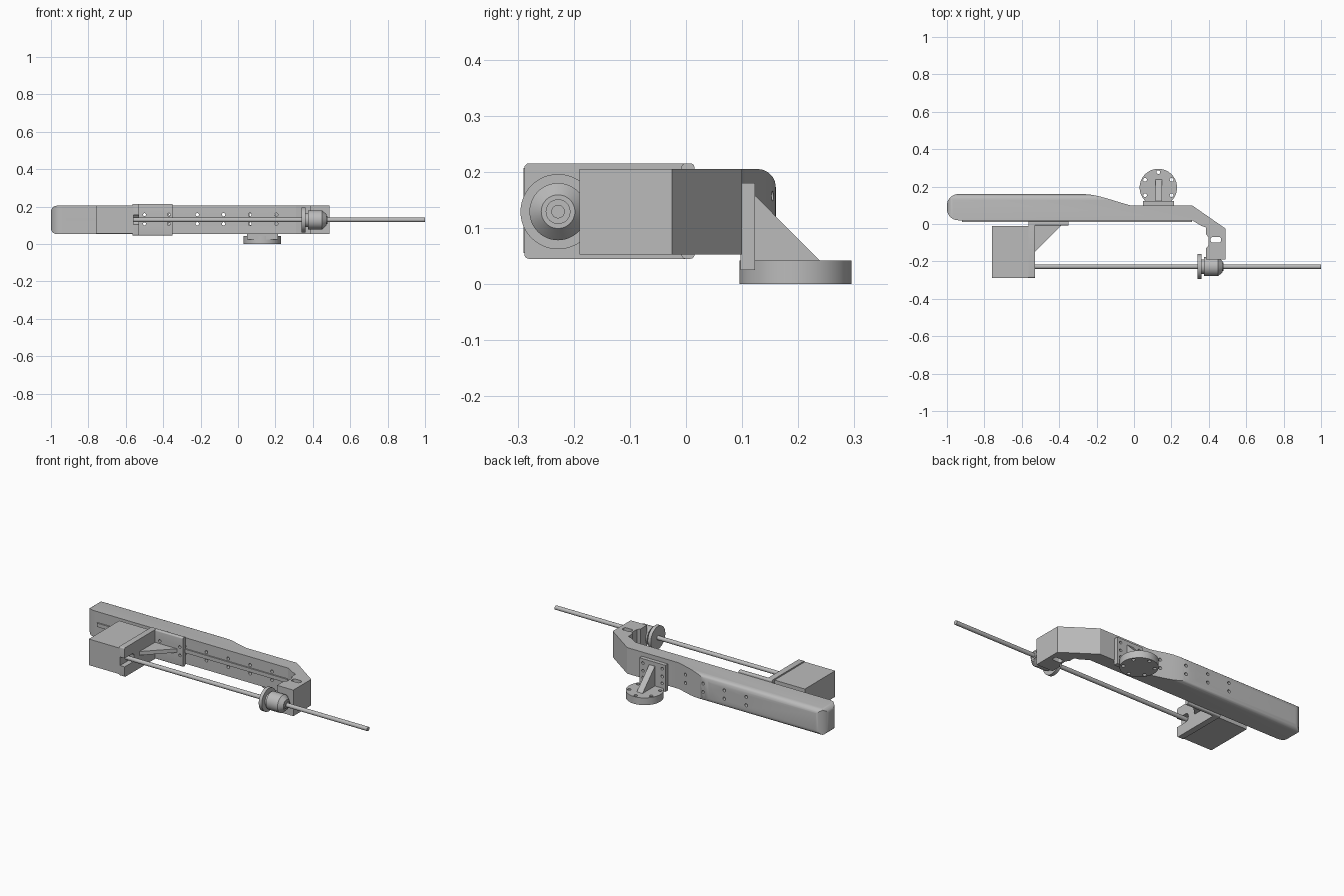
import bpy, bmesh, math
from mathutils import Matrix, Vector

if "Cube" in bpy.data.objects:
    bpy.data.objects.remove(bpy.data.objects["Cube"])

grey = bpy.data.materials.new("machined grey")
grey.use_nodes = True
COLOUR = (0.5, 0.5, 0.5, 1)
grey.diffuse_color = COLOUR
grey.node_tree.nodes["Principled BSDF"].inputs["Base Color"].default_value = COLOUR


def finish(bm, name):
    bmesh.ops.recalc_face_normals(bm, faces=bm.faces)
    mesh = bpy.data.meshes.new(name)
    bm.to_mesh(mesh)
    bm.free()
    obj = bpy.data.objects.new(name, mesh)
    bpy.context.collection.objects.link(obj)
    mesh.materials.append(grey)
    return obj


def prism(name, points, origin, depth, bevel=0, rule=None):
    """Extrude a closed profile of 3D points along a depth vector."""
    bm = bmesh.new()
    face = bm.faces.new([bm.verts.new(Vector(p) + Vector(origin)) for p in points])
    result = bmesh.ops.extrude_face_region(bm, geom=[face])
    moved = [v for v in result["geom"] if isinstance(v, bmesh.types.BMVert)]
    bmesh.ops.translate(bm, verts=moved, vec=depth)
    bmesh.ops.recalc_face_normals(bm, faces=bm.faces)
    if bevel:
        edges = [e for e in bm.edges if rule is None or rule(e)]
        bmesh.ops.bevel(bm, geom=edges, offset=bevel, segments=5,
                        profile=0.5, affect='EDGES', clamp_overlap=True)
    return finish(bm, name)


def box(name, x, y, z, bevel=0, rule=None):
    points = [(x[0], y[0], z[0]), (x[1], y[0], z[0]), (x[1], y[1], z[0]), (x[0], y[1], z[0])]
    return prism(name, points, (0, 0, 0), (0, 0, z[1] - z[0]), bevel, rule)


def add_cylinder(bm, centre, radius, length, axis, sides=16):
    turn = {'X': Matrix.Rotation(math.pi / 2, 4, 'Y'),
            'Y': Matrix.Rotation(math.pi / 2, 4, 'X'), 'Z': Matrix()}[axis]
    bmesh.ops.create_cone(bm, cap_ends=True, segments=sides, radius1=radius, radius2=radius,
                          depth=length, matrix=Matrix.Translation(centre) @ turn)


def drill(obj, centres, radius, length, axis):
    bm = bmesh.new()
    for c in centres:
        add_cylinder(bm, c, radius, length, axis)
    boolean(obj, finish(bm, obj.name + "_drill"))


def boolean(obj, cutter, operation='DIFFERENCE'):
    """Apply the boolean, then drop the helper."""
    mod = obj.modifiers.new("cut", 'BOOLEAN')
    mod.operation, mod.solver, mod.object = operation, 'EXACT', cutter
    depsgraph = bpy.context.evaluated_depsgraph_get()
    mesh = bpy.data.meshes.new_from_object(obj.evaluated_get(depsgraph))
    obj.modifiers.clear()
    obj.data = mesh
    bpy.data.objects.remove(cutter)


def lathe(name, profile, y, z, sides=48):
    """Turn (x, radius) points around an axis along x."""
    bm = bmesh.new()
    rings = []
    for x, r in profile:
        rings.append([bm.verts.new((x, y + r * math.cos(i * math.tau / sides),
                                    z + r * math.sin(i * math.tau / sides)))
                      for i in range(sides)])
    for a, b in zip(rings, rings[1:]):
        for i in range(sides):
            j = (i + 1) % sides
            bm.faces.new((a[i], a[j], b[j], b[i]))
    bm.faces.new(rings[0])
    bm.faces.new(rings[-1])
    return finish(bm, name)


def arc(cx, cy, r, start, end, steps=8):
    return [(cx + r * math.cos(math.radians(start + (end - start) * i / steps)),
             cy + r * math.sin(math.radians(start + (end - start) * i / steps)), 0)
            for i in range(steps + 1)]


LOW, HIGH = 0.053, 0.205
MID = (LOW + HIGH) / 2
ROD_Y = -0.228

# Main beam: rounded slab trimmed by the plan outline with its cranked arm
neck = []
for i in range(13):
    t = i / 12
    bend = (1 - math.cos(math.pi * t)) / 2
    neck.append((-0.28 + 0.26 * t, 0.16 - 0.06 * (0.55 * t * t + 0.45 * bend), 0))
outline = (arc(-0.94, 0.08, 0.06, 270, 180) + arc(-0.94, 0.10, 0.06, 180, 90) + neck
           + [(0.31, 0.10, 0), (0.49, -0.025, 0), (0.49, -0.19, 0), (0.385, -0.19, 0),
              (0.385, -0.13, 0), (0.398, -0.115, 0), (0.398, -0.07, 0), (0.385, -0.055, 0),
              (0.385, -0.018, 0), (0.36, -0.01, 0), (0.31, 0.02, 0)])
beam = prism("beam_and_arm", outline, (0, 0, LOW), (0, 0, HIGH - LOW))
envelope = box("envelope", (-1, 0.7), (-0.4, 0.16), (LOW, HIGH), 0.032,
               lambda e: abs(e.verts[0].co.z - e.verts[1].co.z) < 0.01
               and (min(v.co.y for v in e.verts) > 0.1 or max(v.co.x for v in e.verts) < -0.9))
boolean(beam, envelope, 'INTERSECT')
drill(beam, [(-0.50 + 0.141 * i, 0.08, z) for i in range(6) for z in (0.108, 0.157)],
      0.009, 0.4, 'Y')
boolean(beam, box("arm_slot", (0.41, 0.465), (-0.1, -0.07), (0.0, 0.3), 0.01,
                  lambda e: abs(e.verts[0].co.z - e.verts[1].co.z) > 0.1))

# Guide rail on the front of the beam
box("guide_rail", (-0.92, 0.31), (0.012, 0.024), (0.12, 0.142))

# Carriage: sliding plate, motor plate and gusset
box("carriage_plate", (-0.565, -0.35), (-0.008, 0.015), (0.045, 0.215), 0.007,
    lambda e: abs(e.verts[0].co.x - e.verts[1].co.x) > 0.1)
plate = box("motor_plate", (-0.565, -0.53), (-0.288, 0.015), (0.045, 0.215), 0.008,
            lambda e: abs(e.verts[0].co.x - e.verts[1].co.x) > 0.02)
boolean(plate, box("rod_slot", (-0.6, -0.5), (-0.4, -0.2), (0.105, 0.155), 0.02,
                   lambda e: abs(e.verts[0].co.x - e.verts[1].co.x) > 0.05))
prism("carriage_gusset", [(-0.54, -0.155, 0), (-0.53, -0.15, 0), (-0.385, -0.005, 0),
                          (-0.54, -0.005, 0)], (0, 0, 0.12), (0, 0, 0.022))
carriage = bpy.data.objects["carriage_plate"]
drill(carriage, [(x, 0, z) for x in (-0.50, -0.37) for z in (0.108, 0.157)], 0.008, 0.1, 'Y')
box("motor_box", (-0.76, -0.56), (-0.29, -0.01), (0.055, 0.207))

# Lead screw and its flanged nut
lathe("lead_screw", [(-0.565, 0.012), (1.0, 0.012)], ROD_Y, MID, 24)
lathe("flanged_nut", [(0.34, 0.067), (0.36, 0.067), (0.36, 0.038), (0.375, 0.038),
                      (0.375, 0.051), (0.45, 0.051), (0.473, 0.03), (0.473, 0.022),
                      (0.478, 0.022)], ROD_Y, MID)

# Mounting foot: drilled disc, upright plate and rib
FOOT_X, FOOT_Y = 0.13, 0.195
bm = bmesh.new()
add_cylinder(bm, (FOOT_X, FOOT_Y, 0.021), 0.1, 0.042, 'Z', 64)
disc = finish(bm, "foot_disc")
drill(disc, [(FOOT_X + 0.082 * math.sin(i * math.tau / 6),
              FOOT_Y + 0.082 * math.cos(i * math.tau / 6), 0.02) for i in range(6)],
      0.01, 0.2, 'Z')
upright = box("foot_upright", (0.047, 0.215), (0.097, 0.123), (0.025, 0.18))
drill(upright, [(FOOT_X + s * 0.062, 0.11, z) for s in (-1, 1) for z in (0.07, 0.11, 0.155)],
      0.008, 0.1, 'Y')
prism("foot_rib", [(0, 0.115, 0.03), (0, 0.25, 0.03), (0, 0.124, 0.157), (0, 0.115, 0.157)],
      (0.114, 0, 0), (0.037, 0, 0))

# Smooth the round parts, keep the edges sharp
for obj in bpy.context.collection.objects:
    if obj.type == 'MESH' and obj.data.materials and obj.data.materials[0] == grey:
        bpy.ops.object.select_all(action='DESELECT')
        obj.select_set(True)
        bpy.context.view_layer.objects.active = obj
        bpy.ops.object.shade_smooth_by_angle(angle=math.radians(30))
